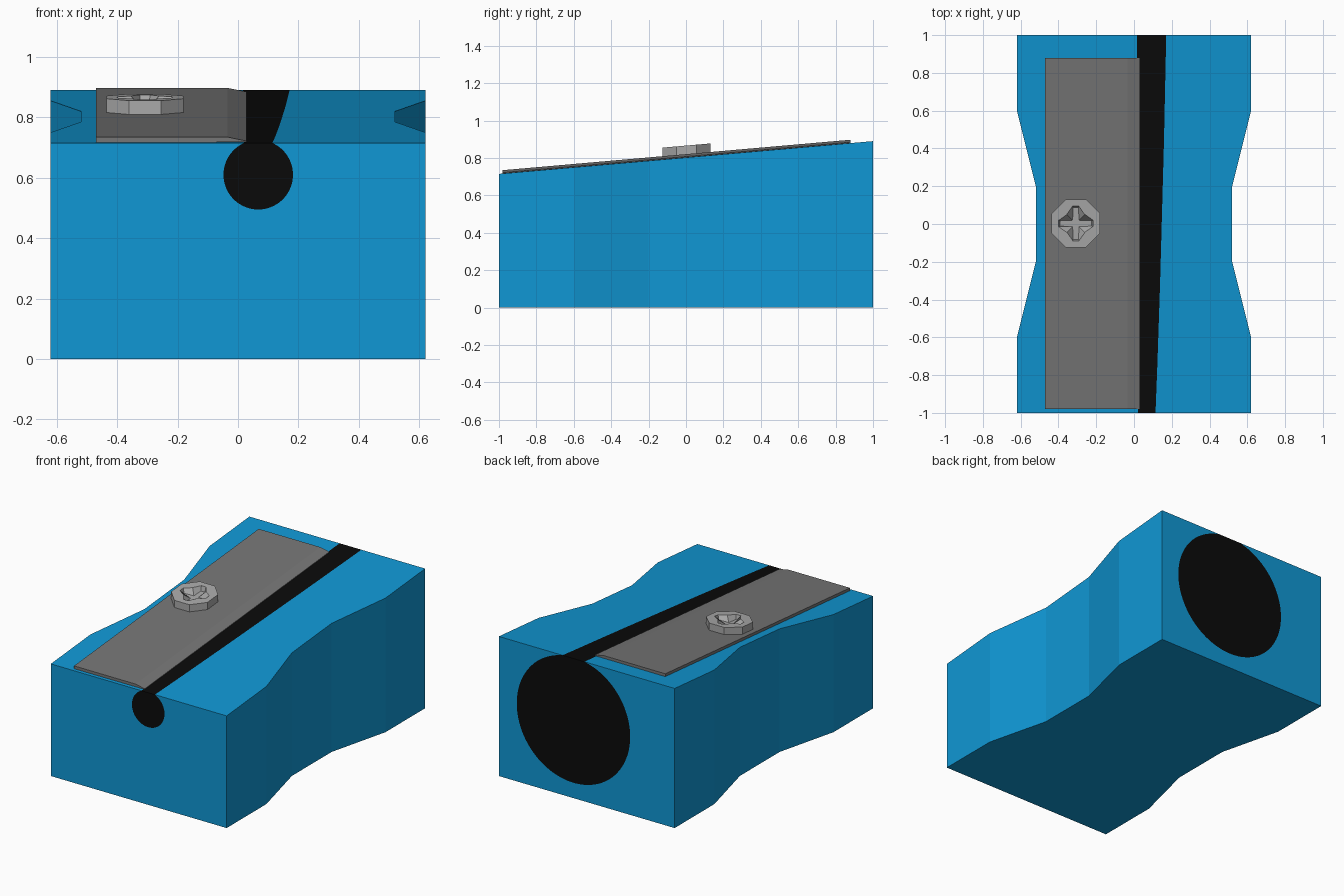
import bpy, bmesh, math

if "Cube" in bpy.data.objects:
    bpy.data.objects.remove(bpy.data.objects["Cube"])


def material(name, rgb):
    m = bpy.data.materials.new(name)
    m.diffuse_color = (*rgb, 1)
    m.use_nodes = True
    m.node_tree.nodes["Principled BSDF"].inputs["Base Color"].default_value = m.diffuse_color
    return m


BLUE = material("body blue", (0.005, 0.31, 0.66))
BLACK = material("hole black", (0.003, 0.003, 0.003))
STEEL = material("blade grey", (0.18, 0.18, 0.18))
SCREW = material("screw light grey", (0.40, 0.40, 0.40))


def roof(y):
    """Height of the sloping top of the body."""
    return 0.8025 + 0.0875 * y


def loft(name, ring_a, ring_b, mat):
    """Closed solid between two matching point rings."""
    bm = bmesh.new()
    a = [bm.verts.new(p) for p in ring_a]
    b = [bm.verts.new(p) for p in ring_b]
    n = len(a)
    bm.faces.new(a)
    bm.faces.new(b)
    for i in range(n):
        j = (i + 1) % n
        bm.faces.new((a[i], a[j], b[j], b[i]))
    bmesh.ops.recalc_face_normals(bm, faces=bm.faces)
    me = bpy.data.meshes.new(name)
    bm.to_mesh(me)
    bm.free()
    me.materials.append(mat)
    ob = bpy.data.objects.new(name, me)
    bpy.context.collection.objects.link(ob)
    return ob


def boolean(ob, other, operation, mat):
    mod = ob.modifiers.new("cut", 'BOOLEAN')
    mod.operation, mod.object, mod.solver = operation, other, 'EXACT'
    bpy.context.view_layer.objects.active = ob
    bpy.ops.object.modifier_apply(modifier=mod.name)
    ob.data.materials.clear()
    ob.data.materials.append(mat)
    for p in ob.data.polygons:
        p.material_index = 0


# Body: waisted outline with a sloping top
half = [(0.62, -1), (0.62, -0.6), (0.52, -0.2), (0.52, 0.2), (0.62, 0.6), (0.62, 1)]
outline = half + [(-x, y) for x, y in reversed(half)]
body = loft("body", [(x, y, 0) for x, y in outline],
            [(x, y, roof(y)) for x, y in outline], BLUE)


# Tapered pencil hole, breaking through the roof as a narrow slot
def hole_ring(y):
    t = (y + 1) / 2
    cx, cz, r = 0.067 + 0.0265 * t, 0.610 - 0.1123 * t, 0.115 + 0.285 * t
    return [(cx + r * math.cos(a), y, cz + r * math.sin(a))
            for a in (math.tau * (i + 0.5) / 96 for i in range(96))]


cutter = loft("hole_cutter", hole_ring(-1.1), hole_ring(1.1), BLACK)
hole = loft("pencil_hole", hole_ring(-1.1), hole_ring(1.1), BLACK)
boolean(hole, body, 'INTERSECT', BLACK)
boolean(body, cutter, 'DIFFERENCE', BLUE)
bpy.data.objects.remove(cutter)

# Blade: thin plate with a ground cutting edge
section = [(-0.47, 0.0), (0.028, 0.001), (0.028, 0.005), (-0.035, 0.018), (-0.47, 0.018)]
loft("blade", [(x, -0.98, roof(-0.98) + h) for x, h in section],
     [(x, 0.88, roof(0.88) + h) for x, h in section], STEEL)


# Screw: octagonal head with a sunken cross
def on_roof(points, h):
    return [(x - 0.308, y + 0.003, roof(y) + h) for x, y in points]


def star(tip, width, inner):
    pts = []
    for q in range(4):
        c, s = round(math.cos(q * math.pi / 2)), round(math.sin(q * math.pi / 2))
        for x, y in ((tip, -width), (tip, width), (inner, inner)):
            pts.append((c * x - s * y, s * x + c * y))
    return pts


R = 0.128 / math.cos(math.pi / 8)
octagon = [(R * math.cos(a), R * math.sin(a))
           for a in (math.pi / 8 + i * math.pi / 4 for i in range(8))]
screw = loft("screw_head", on_roof(octagon, 0.012), on_roof(octagon, 0.064), SCREW)
recess = loft("recess_cutter", on_roof(star(0.084, 0.014, 0.017), 0.034),
              on_roof(star(0.092, 0.017, 0.048), 0.065), SCREW)
boolean(screw, recess, 'DIFFERENCE', SCREW)
bpy.data.objects.remove(recess)
